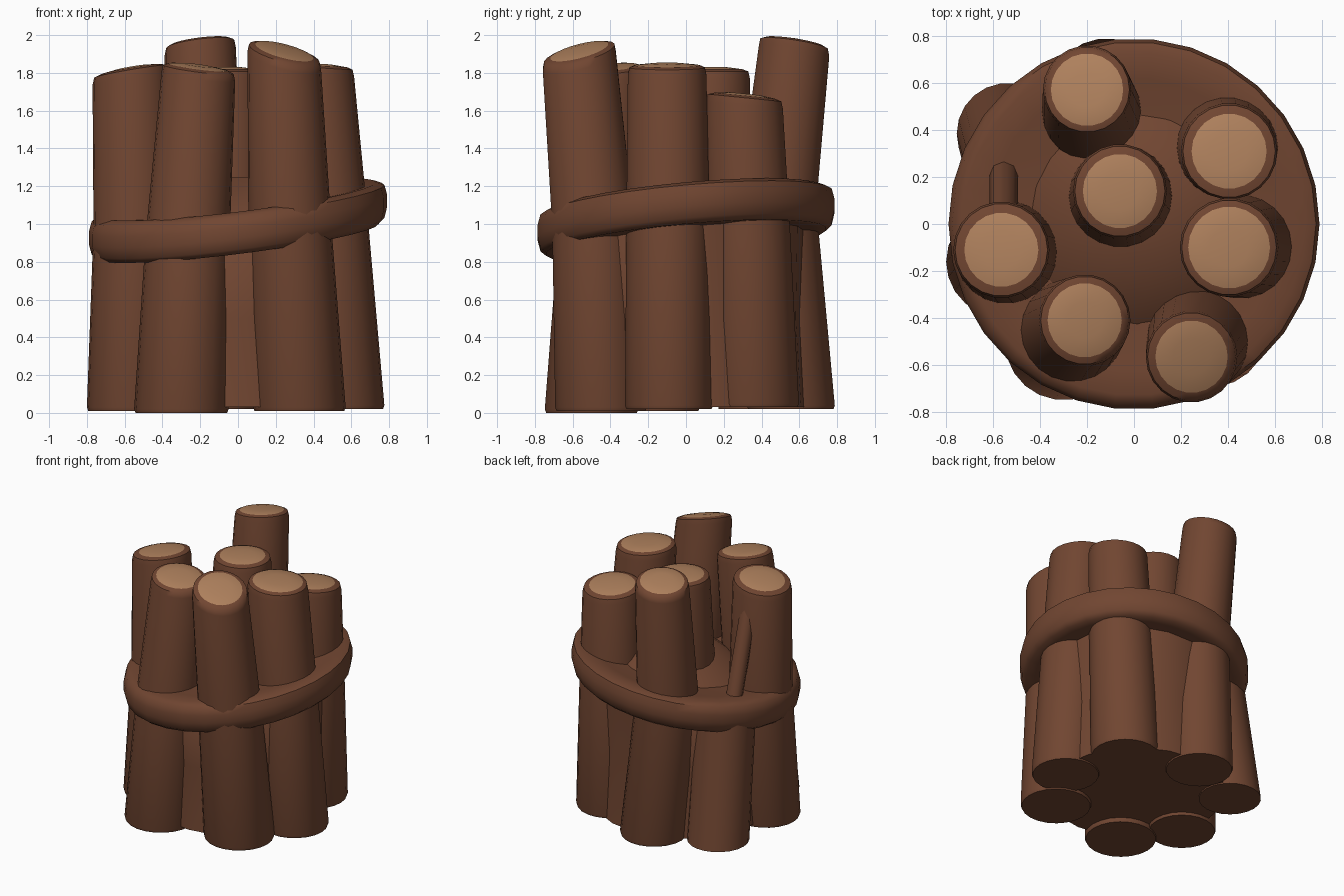
import bpy, bmesh, math
from mathutils import Vector

if "Cube" in bpy.data.objects:
    bpy.data.objects.remove(bpy.data.objects["Cube"])

def material(name, rgb):
    m = bpy.data.materials.new(name)
    m.diffuse_color = (*rgb, 1)
    m.use_nodes = True
    m.node_tree.nodes["Principled BSDF"].inputs["Base Color"].default_value = m.diffuse_color
    return m

BARK = material("bark brown", (0.165, 0.061, 0.031))
CUT = material("cut wood tan", (0.43, 0.22, 0.11))
SIDES = 22

def loft(name, rings, n=SIDES, cap_from=None):
    """Join rings (centre, radius, slope x, slope y) into a closed skin.
    Faces from ring index cap_from upward take the second material."""
    bm = bmesh.new()
    loops = []
    for c, r, sx, sy in rings:
        loop = []
        for i in range(n):
            a = 2 * math.pi * i / n
            dx, dy = r * math.cos(a), r * math.sin(a)
            loop.append(bm.verts.new((c[0] + dx, c[1] + dy, c[2] + sx * dx + sy * dy)))
        loops.append(loop)
    for k in range(len(loops) - 1):
        a, b = loops[k], loops[k + 1]
        for i in range(n):
            j = (i + 1) % n
            f = bm.faces.new((a[i], a[j], b[j], b[i]))
            f.material_index = 1 if cap_from is not None and k >= cap_from else 0
    bm.faces.new(loops[0][::-1])
    f = bm.faces.new(loops[-1])
    f.material_index = 0 if cap_from is None else 1
    me = bpy.data.meshes.new(name)
    bm.to_mesh(me)
    bm.free()
    me.materials.append(BARK)
    me.materials.append(CUT)
    ob = bpy.data.objects.new(name, me)
    bpy.context.collection.objects.link(ob)
    bpy.ops.object.select_all(action='DESELECT')
    ob.select_set(True)
    bpy.context.view_layer.objects.active = ob
    bpy.ops.object.shade_smooth_by_angle(angle=math.radians(50))
    return ob

def log(name, bottom, top, r0, r1, sx=0, sy=0, mid=None, cut=0.81):
    """Tapered log with a narrow rim and a slanted tan cut end."""
    b, t = Vector(bottom), Vector(top)
    m = Vector(mid) if mid else b.lerp(t, 0.55)
    def up(dz):
        return t + Vector((0, 0, dz))
    rings = [
        (b, r0 * 0.97, 0, 0),
        (b + Vector((0, 0, 0.02)), r0, 0, 0),
        (m, (r0 + r1) / 2, 0, 0),
        (up(-0.05), r1, sx, sy),
        (up(-0.012), r1 * 0.96, sx, sy),
        (up(0), r1 * cut, sx, sy),
        (up(0.01), r1 * 0.4, sx, sy),
    ]
    loft(name, rings, cap_from=5)

# Seven upright logs
log("left_log", (-0.565, -0.16, 0.01), (-0.565, -0.11, 1.82), 0.235, 0.205, 0.17, -0.05,
    mid=(-0.545, -0.12, 0.98), cut=0.77)
log("front_left_log", (-0.30, -0.5, 0), (-0.21, -0.41, 1.83), 0.25, 0.195, -0.13, 0.08,
    mid=(-0.265, -0.455, 0.95))
log("front_right_log", (0.325, -0.45, 0.01), (0.245, -0.565, 1.915), 0.245, 0.195, -0.25, 0.25,
    mid=(0.275, -0.49, 0.98), cut=0.79)
log("right_log", (0.54, -0.09, 0.02), (0.405, -0.1, 1.84), 0.235, 0.21, -0.06, 0.0, cut=0.83)
log("back_right_log", (0.38, 0.36, 0.03), (0.405, 0.31, 1.68), 0.24, 0.205, 0.0, -0.1, cut=0.78)
log("middle_log", (-0.05, 0.08, 0.1), (-0.06, 0.14, 1.82), 0.25, 0.2, cut=0.79)
log("back_log", (-0.12, 0.555, 0.02), (-0.2, 0.572, 1.965), 0.235, 0.188, 0.12, -0.15,
    mid=(-0.18, 0.48, 1.1), cut=0.82)

# Leaning log behind the left one, with a splinter against the left log
loft("back_left_log", [
    ((-0.54, 0.385, 0.02), 0.215, 0, 0),
    ((-0.51, 0.25, 0.95), 0.21, 0, 0),
])
loft("splinter", [
    ((-0.555, 0.24, 0.95), 0.06, 0, 0),
    ((-0.555, 0.02, 1.7), 0.06, 0, 0),
], n=8)

# Core filling the gaps between the logs
loft("bundle_core", [
    ((0.0, 0.02, 0.03), 0.62, 0, 0),
    ((0.0, 0.02, 0.5), 0.59, 0, 0),
    ((0.0, 0.02, 0.97), 0.6, 0.125, 0.09),
    ((0.0, 0.02, 1.06), 0.5, 0.125, 0.09),
    ((0.08, 0.06, 1.25), 0.26, 0, 0),
], n=20)

# Tilted binding band with rounded outer edge
SX, SY = 0.125, 0.09
band = [(0.68, -0.112), (0.745, -0.117), (0.775, -0.09), (0.79, -0.03), (0.79, 0.03),
        (0.775, 0.085), (0.73, 0.105), (0.62, 0.09), (0.3, 0.06)]
loft("binding_band", [((0, 0, 1.025 + z), r, SX, SY) for r, z in band], n=30)
